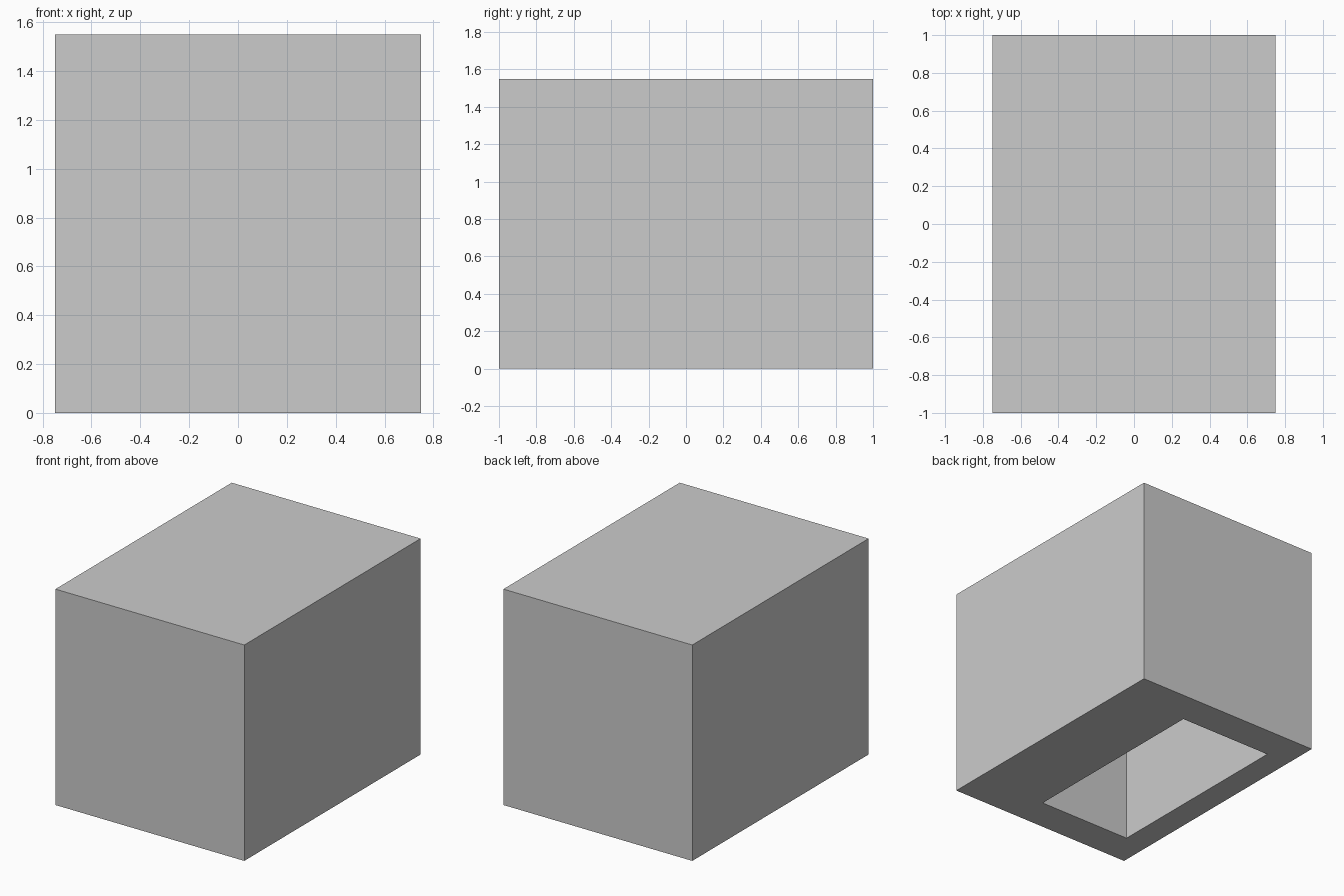
import bpy, bmesh

if "Cube" in bpy.data.objects:
    bpy.data.objects.remove(bpy.data.objects["Cube"])

WIDTH, LENGTH, HEIGHT = 1.5, 2.0, 1.55
RECESS_X, RECESS_Y = (-0.5625, 0.1875), (-0.75, 0.75)
RECESS_DEPTH = 1.3


def ring(bm, xs, ys, z):
    """Rectangular loop of four vertices."""
    return [bm.verts.new((x, y, z)) for x, y in
            ((xs[0], ys[0]), (xs[1], ys[0]), (xs[1], ys[1]), (xs[0], ys[1]))]


bm = bmesh.new()
outer_x, outer_y = (-WIDTH / 2, WIDTH / 2), (-LENGTH / 2, LENGTH / 2)

# Continuous skin: top, outer walls, underside rim, recess walls, recess ceiling
rings = [ring(bm, outer_x, outer_y, HEIGHT),
         ring(bm, outer_x, outer_y, 0),
         ring(bm, RECESS_X, RECESS_Y, 0),
         ring(bm, RECESS_X, RECESS_Y, RECESS_DEPTH)]
for a, b in zip(rings, rings[1:]):
    for i in range(4):
        j = (i + 1) % 4
        bm.faces.new((a[i], a[j], b[j], b[i]))
bm.faces.new(rings[0])
bm.faces.new(rings[-1])
bmesh.ops.recalc_face_normals(bm, faces=bm.faces)

# Block with an off-centre pocket open at the bottom
mesh = bpy.data.meshes.new("hollow_block")
bm.to_mesh(mesh)
bm.free()
block = bpy.data.objects.new("hollow_block", mesh)
bpy.context.collection.objects.link(block)
